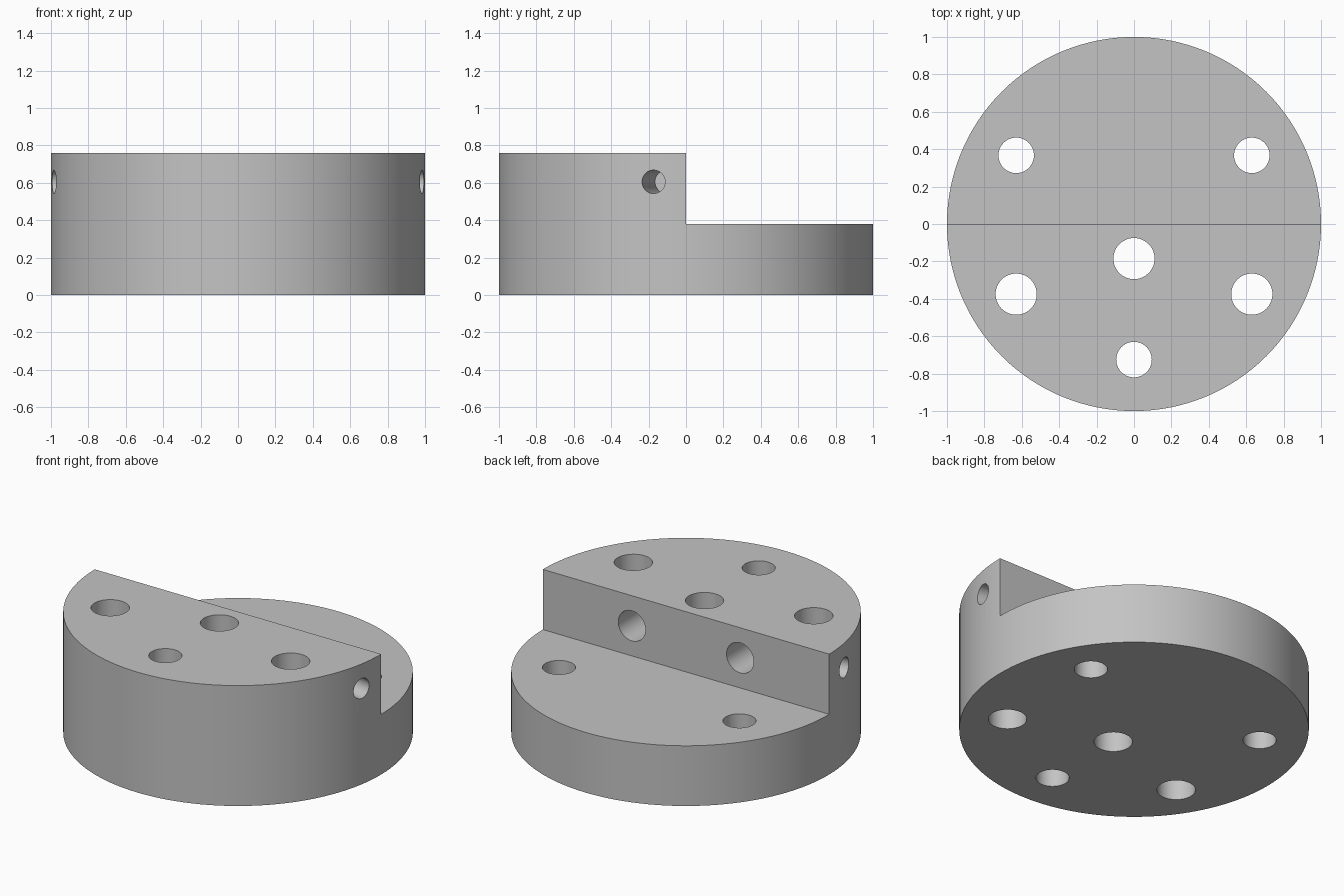
import bpy
from math import pi, radians, sin, cos
from mathutils import Vector

default = bpy.data.objects.get("Cube")
if default:
    bpy.data.objects.remove(default, do_unlink=True)

HEIGHT, STEP = 0.76, 0.38

# Single plain metal colour
metal = bpy.data.materials.new("light grey metal")
metal.use_nodes = True
colour = (0.55, 0.55, 0.55, 1)
metal.diffuse_color = colour
metal.node_tree.nodes["Principled BSDF"].inputs["Base Color"].default_value = colour


def rod(name, start, end, radius, sides=48):
    """Cylinder running from start to end."""
    start, end = Vector(start), Vector(end)
    axis = end - start
    bpy.ops.mesh.primitive_cylinder_add(
        vertices=sides, radius=radius, depth=axis.length,
        location=(start + end) / 2,
        rotation=axis.to_track_quat("Z", "Y").to_euler())
    obj = bpy.context.object
    obj.name = name
    obj.data.materials.append(metal)
    return obj


def cut(body, cutter):
    """Subtract the cutter from the body and discard it."""
    cutter.hide_render = True
    mod = body.modifiers.new("cut", "BOOLEAN")
    mod.operation = "DIFFERENCE"
    mod.solver = "EXACT"
    mod.object = cutter
    bpy.context.view_layer.objects.active = body
    bpy.ops.object.modifier_apply(modifier=mod.name)
    bpy.data.objects.remove(cutter, do_unlink=True)


# Round block
body = rod("stepped_disc", (0, 0, 0), (0, 0, HEIGHT), 1, 128)

# Step: the back half is lowered
bpy.ops.mesh.primitive_cube_add(size=1, location=(0, 1.5, STEP + 0.5))
step = bpy.context.object
step.scale = (3, 3, 1)
step.data.materials.append(metal)
cut(body, step)

# Vertical through holes
holes = [(0, -0.185, 0.11), (0, -0.725, 0.095)]
for side in (-1, 1):
    holes += [(side * 0.63, 0.367, 0.095), (side * 0.63, -0.375, 0.11)]
for x, y, r in holes:
    cut(body, rod("vertical_hole", (x, y, -0.1), (x, y, HEIGHT + 0.1), r))

for side in (-1, 1):
    # Blind holes in the step wall
    x = side * 0.378
    cut(body, rod("step_hole", (x, 0.1, 0.57), (x, -0.4, 0.57), 0.095))
    # Blind radial holes in the rim
    a = radians(10)
    outward = Vector((side * cos(a), -sin(a), 0))
    lift = Vector((0, 0, 0.605))
    cut(body, rod("rim_hole", outward * 1.1 + lift, outward * 0.6 + lift, 0.0625))

# Smooth round walls with crisp edges
bpy.ops.object.select_all(action="DESELECT")
body.select_set(True)
bpy.context.view_layer.objects.active = body
bpy.ops.object.shade_smooth_by_angle(angle=pi / 6)
